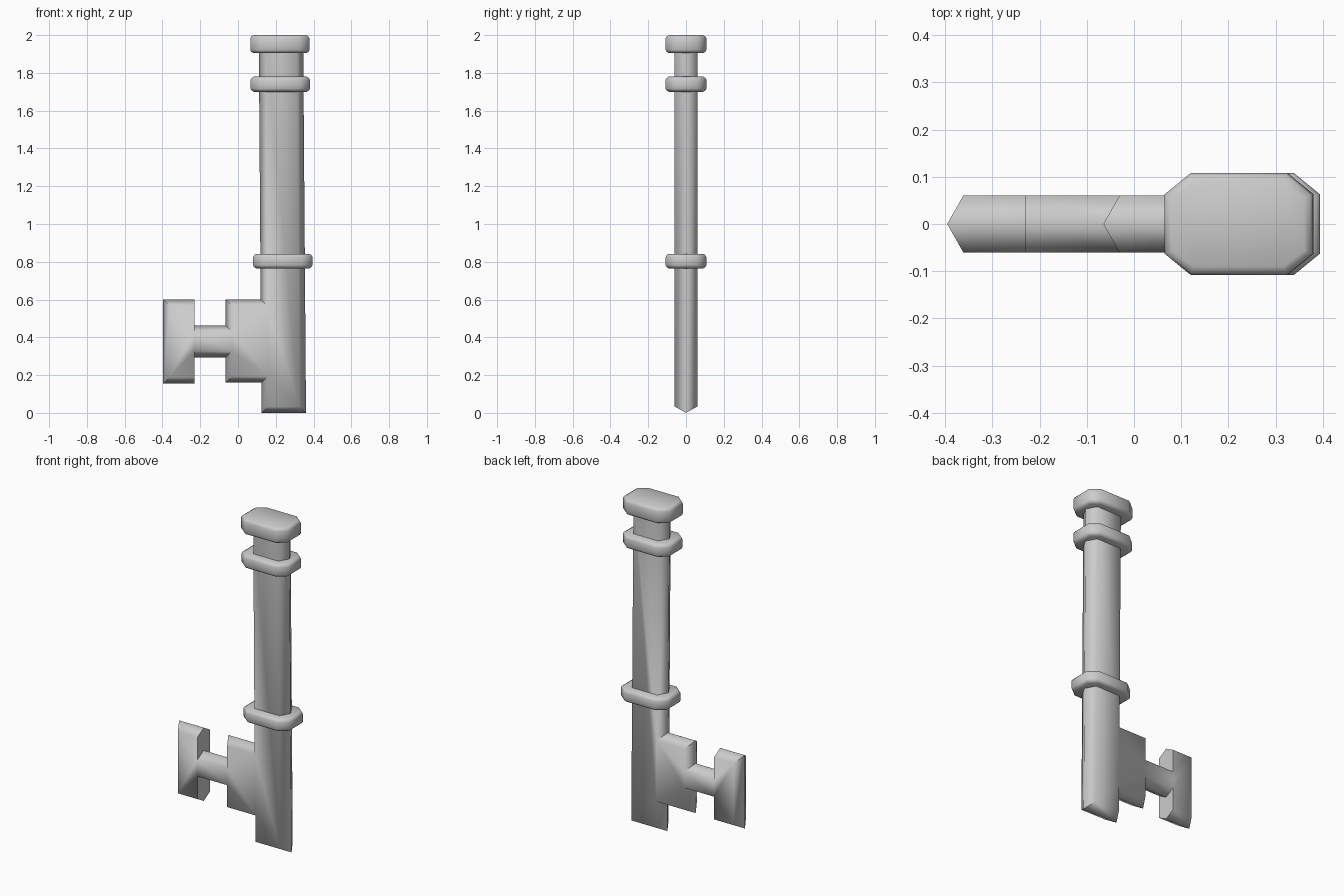
import bpy, bmesh

if "Cube" in bpy.data.objects:
    bpy.data.objects.remove(bpy.data.objects["Cube"])


def finish(bm, name, angle):
    bmesh.ops.recalc_face_normals(bm, faces=bm.faces[:])
    mesh = bpy.data.meshes.new(name)
    bm.to_mesh(mesh)
    bm.free()
    obj = bpy.data.objects.new(name, mesh)
    bpy.context.collection.objects.link(obj)
    bpy.ops.object.select_all(action='DESELECT')
    obj.select_set(True)
    bpy.context.view_layer.objects.active = obj
    bpy.ops.object.shade_smooth_by_angle(angle=angle)
    return obj


def loft(rings):
    """Closed solid through a list of equally long vertex rings."""
    bm = bmesh.new()
    rows = [[bm.verts.new(p) for p in ring] for ring in rings]
    n = len(rows[0])
    for a, b in zip(rows, rows[1:]):
        for i in range(n):
            j = (i + 1) % n
            bm.faces.new((a[i], a[j], b[j], b[i]))
    bm.faces.new(rows[0])
    bm.faces.new(rows[-1])
    return bm


# Shaft and bit: ridge outline (x, z) with the inset direction of the flat faces
OUTLINE = [
    (0.125, 0.0, 1, 1), (0.36, 0.0, -1, 1),
    (0.345, 1.985, -1, 0), (0.11, 1.985, 1, 0),
    (0.12, 0.60, 1, -1), (-0.065, 0.60, 1, -1),
    (-0.065, 0.462, 1, -1), (-0.23, 0.462, 0, -1),
    (-0.23, 0.60, 0, -1), (-0.396, 0.60, 1, -1),
    (-0.396, 0.155, 1, 1), (-0.23, 0.155, 0, 1),
    (-0.23, 0.293, 0, 1), (-0.065, 0.293, 1, 1),
    (-0.065, 0.16, 1, 1), (0.125, 0.16, 1, 1),
]
INSET, HALF = 0.034, 0.06


def outline_ring(y, inset):
    return [(x + dx * inset, y, z + dz * inset) for x, z, dx, dz in OUTLINE]


finish(loft([outline_ring(-HALF, INSET), outline_ring(0, 0), outline_ring(HALF, INSET)]),
       "shaft_and_bit", 1.13)


# Collars and cap: stretched octagons with chamfered rims
def collar(name, cx, z0, z1, rim):
    hx, hy, ex, ey = 0.157, 0.108, 0.102, 0.063

    def ring(z, d):
        corner = [(hx - d, ey - d * 0.4), (ex - d * 0.4, hy - d)]
        quarter = corner + [(-x, y) for x, y in corner[::-1]]
        pts = quarter + [(-x, -y) for x, y in quarter]
        return [(cx + x, y, z) for x, y in pts]

    finish(loft([ring(z0, rim), ring(z0 + rim * 0.4, rim * 0.3), ring(z0 + rim, 0),
                 ring(z1 - rim, 0), ring(z1 - rim * 0.4, rim * 0.3), ring(z1, rim)]),
           name, 0.9)


collar("end_cap", 0.222, 1.904, 2.0, 0.018)
collar("upper_collar", 0.224, 1.70, 1.78, 0.017)
collar("lower_collar", 0.237, 0.765, 0.842, 0.017)
